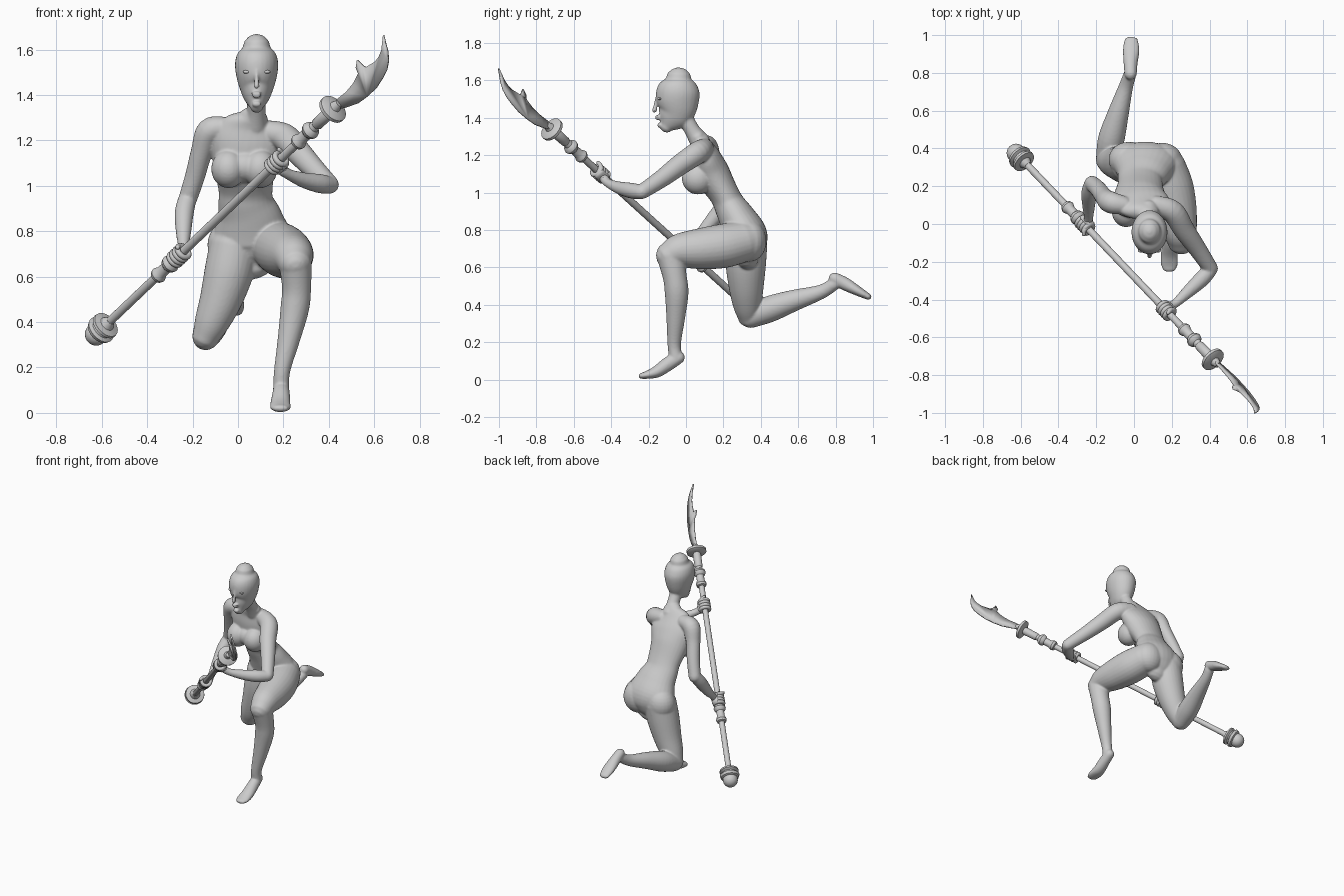
import bpy, bmesh, math
from mathutils import Vector, Matrix

X = Vector((1, 0, 0))
Y = Vector((0, 1, 0))
A = Vector((-0.61, 0.36, 0.36))          # butt end of the staff axis
D = Vector((1.03, -1.08, 0.98)).normalized()
Q = D.to_track_quat('Z', 'Y')


def make(name, bm, angle=None):
    bmesh.ops.recalc_face_normals(bm, faces=bm.faces[:])
    me = bpy.data.meshes.new(name)
    bm.to_mesh(me)
    bm.free()
    ob = bpy.data.objects.new(name, me)
    bpy.context.collection.objects.link(ob)
    bpy.ops.object.select_all(action='DESELECT')
    ob.select_set(True)
    bpy.context.view_layer.objects.active = ob
    if angle is None:
        bpy.ops.object.shade_smooth()
    else:
        bpy.ops.object.shade_smooth_by_angle(angle=math.radians(angle))
    return ob


def bridge(bm, rings):
    n = len(rings[0])
    for a, b in zip(rings, rings[1:]):
        for i in range(n):
            bm.faces.new((a[i], a[(i + 1) % n], b[(i + 1) % n], b[i]))
    bm.faces.new(rings[0])
    bm.faces.new(rings[-1])


def loft(bm, secs, ref=X, n=28, sub=5):
    """Rounded tube through sections (x, y, z, half width along ref, half depth)."""
    s = [Vector((*q, q[3]) if len(q) == 4 else q) for q in secs]
    pts = []
    for i in range(len(s) - 1):
        p0, p1, p2, p3 = s[max(i - 1, 0)], s[i], s[i + 1], s[min(i + 2, len(s) - 1)]
        for k in range(sub):
            t = k / sub
            pts.append(0.5 * (2 * p1 + (p2 - p0) * t + (2 * p0 - 5 * p1 + 4 * p2 - p3) * t * t
                              + (3 * p1 - p0 - 3 * p2 + p3) * t ** 3))
    pts.append(s[-1])
    c = [Vector(p[:3]) for p in pts]
    data = []
    for i, p in enumerate(pts):
        t = (c[min(i + 1, len(c) - 1)] - c[max(i - 1, 0)]).normalized()
        data.append((c[i], t, p[3], p[4]))

    def cap(d, sign):
        m = min(d[2], d[3])
        return [(d[0] + d[1] * sign * m * math.sin(a), d[1], d[2] * math.cos(a), d[3] * math.cos(a))
                for a in (0.5, 1.0, 1.4)]
    data = cap(data[0], -1)[::-1] + data + cap(data[-1], 1)
    rings = []
    for p, t, w, h in data:
        u = (ref - t * ref.dot(t)).normalized()
        v = t.cross(u)
        rings.append([bm.verts.new(p + u * w * math.cos(a) + v * h * math.sin(a))
                      for a in (2 * math.pi * k / n for k in range(n))])
    bridge(bm, rings)


def blob(bm, c, r):
    m = Matrix.Translation(c) @ Matrix.Diagonal((*r, 1))
    bmesh.ops.create_uvsphere(bm, u_segments=24, v_segments=14, radius=1, matrix=m)


def lathe(name, prof, n=28):
    """Turned part on the staff axis from (distance, radius) pairs."""
    bm = bmesh.new()
    rings = [[bm.verts.new(A + Q @ Vector((r * math.cos(2 * math.pi * k / n),
                                          r * math.sin(2 * math.pi * k / n), u)))
              for k in range(n)] for u, r in prof]
    bridge(bm, rings)
    return make(name, bm, 35)


# Body: overlapping lofts fused by a voxel remesh
b = bmesh.new()
# torso and neck
loft(b, [(.07, .33, .65, .09, .06), (.06, .33, .70, .15, .095), (.06, .32, .77, .175, .115),
         (.05, .275, .86, .145, .10), (.035, .235, .93, .122, .085), (.033, .205, .99, .12, .08),
         (.03, .14, 1.1, .14, .095), (.04, .105, 1.19, .155, .08), (.055, .08, 1.26, .13, .053),
         (.07, .06, 1.30, .065, .045)])
loft(b, [(.075, .075, 1.27, .055), (.08, .035, 1.33, .042), (.082, -.01, 1.41, .042)])
blob(b, (-.042, .068, 1.075), (.076, .085, .085))
blob(b, (.098, .063, 1.075), (.076, .085, .085))
blob(b, (.03, .075, 1.085), (.09, .075, .07))
# buttocks
blob(b, (-.03, .34, .74), (.105, .095, .11))
blob(b, (.15, .34, .74), (.105, .09, .11))
# head from level sections: height, front, back, half width
loft(b, [(.082, (f + k) / 2, z, w, (k - f) / 2) for z, f, k, w in (
    (1.352, -.142, -.07, .03), (1.385, -.156, -.01, .052), (1.42, -.156, .035, .07),
    (1.46, -.157, .06, .084), (1.51, -.161, .072, .094), (1.55, -.156, .071, .094),
    (1.585, -.136, .056, .083), (1.607, -.108, .03, .062))])
loft(b, [(.082, -.155, 1.515, .007), (.082, -.164, 1.47, .009), (.082, -.168, 1.44, .014)])
blob(b, (.082, -.153, 1.408), (.026, .012, .007))
blob(b, (.082, -.152, 1.394), (.021, .012, .007))
blob(b, (.082, -.14, 1.36), (.022, .014, .014))
# right arm
loft(b, [(-.06, .10, 1.255, .05), (-.125, .115, 1.24, .058), (-.16, .145, 1.15, .048),
         (-.19, .185, 1.04, .044), (-.222, .215, .94, .041)], Y)
loft(b, [(-.222, .215, .945, .04), (-.237, .165, .88, .042), (-.24, .09, .79, .033),
         (-.24, .035, .735, .024), (-.243, .015, .71, .026)])
# left arm
loft(b, [(.12, .10, 1.24, .05), (.205, .065, 1.215, .06), (.265, -.03, 1.15, .056),
         (.335, -.13, 1.075, .048), (.405, -.235, 1.005, .04)])
loft(b, [(.405, -.24, 1.003, .038), (.36, -.29, 1.01, .042), (.29, -.355, 1.025, .034),
         (.225, -.415, 1.05, .024), (.195, -.435, 1.07, .026)], Y)
# left leg, planted in front
loft(b, [(.16, .31, .74, .11), (.195, .2, .715, .118), (.222, .08, .70, .11),
         (.242, -.03, .69, .092), (.25, -.085, .665, .076)])
loft(b, [(.252, -.085, .665, .073), (.258, -.06, .55, .064), (.25, -.05, .46, .063),
         (.225, -.055, .33, .05), (.195, -.063, .19, .036), (.19, -.055, .12, .036)])
loft(b, [(.19, -.04, .118, .034), (.19, -.09, .088, .038, .038), (.187, -.155, .043, .044, .032),
         (.187, -.21, .025, .046, .021), (.187, -.238, .02, .036, .016)])
# right leg, kneeling behind
loft(b, [(-.015, .325, .74, .11), (-.04, .32, .62, .108), (-.075, .322, .5, .094),
         (-.115, .328, .4, .077), (-.142, .335, .34, .06)])
loft(b, [(-.142, .345, .335, .06), (-.12, .45, .378, .07), (-.085, .58, .424, .057),
         (-.045, .72, .468, .039), (-.022, .79, .51, .034)])
loft(b, [(-.018, .795, .54, .033), (-.018, .85, .512, .037, .035), (-.015, .92, .473, .044, .026),
         (-.015, .975, .443, .036, .017)])
body = make("body", b)
rm = body.modifiers.new("fuse", 'REMESH')
rm.mode = 'VOXEL'
rm.voxel_size = 0.006
rm.use_smooth_shade = True
sm = body.modifiers.new("soften", 'SMOOTH')
sm.factor = 0.5
sm.iterations = 8

# Eyes
b = bmesh.new()
for s in (-1, 1):
    blob(b, (.082 + s * .042, -.14, 1.502), (.019, .012, .008))
eyes = make("eyes", b)
white = bpy.data.materials.new("white")
white.diffuse_color = (1, 1, 1, 1)
eyes.data.materials.append(white)

# Hands: four finger rings, palm and thumb round the shaft
for name, u, wrist in (("right_hand", .607, (-.243, .015, .71)), ("left_hand", 1.352, (.195, -.435, 1.07))):
    b = bmesh.new()
    c = A + D * u
    side = Vector(wrist) - c
    side = (side - D * side.dot(D)).normalized()
    for k in range(4):
        rings = []
        for i in range(24):
            a = 2 * math.pi * i / 24
            rad = (side * math.cos(a) + D.cross(side) * math.sin(a))
            p = c + D * (k - 1.5) * .021 + rad * .03
            rings.append([b.verts.new(p + (rad * math.cos(t) + D * math.sin(t)) * .0125)
                          for t in (2 * math.pi * j / 10 for j in range(10))])
        for i in range(24):
            r0, r1 = rings[i], rings[(i + 1) % 24]
            for j in range(10):
                b.faces.new((r0[j], r0[(j + 1) % 10], r1[(j + 1) % 10], r1[j]))
    palm = c + side * .03
    loft(b, [(*(palm - D * .025), .03, .017), (*(palm + D * .025), .03, .017)], D.cross(side))
    loft(b, [(*Vector(wrist), .024), (*palm, .022)], D)
    th = c + D.cross(side) * .03 + D * .035
    loft(b, [(*(palm + D * .03), .013), (*th, .012), (*(th - side * .025 + D * .01), .010)], D)
    make(name, b)

# Staff with turned collars, guard and pommel
lathe("shaft", [(-.01, .019), (1.8, .019)])
for name, u0 in (("lower_collar", .43), ("upper_collar", 1.50)):
    up = name == "upper_collar"
    prof = [(0, .02), (.005, .031), (.02, .036), (.035, .031), (.045, .026), (.085, .026),
            (.095, .036), (.11, .041), (.125, .036), (.135, .024), (.16, .02)]
    lathe(name, [(u0 + q, r) for q, r in prof])
lathe("upper_ferrule", [(1.65, .019), (1.66, .026), (1.75, .028), (1.77, .02)])
lathe("guard", [(1.762, .02), (1.766, .055), (1.772, .066), (1.788, .066), (1.794, .055), (1.80, .026), (1.83, .016)])
lathe("pommel_cup", [(-.012, .046), (-.005, .06), (.012, .066), (.02, .05), (.03, .048), (.04, .064),
                     (.052, .062), (.058, .034), (.085, .02)])
b = bmesh.new()
blob(b, A - D * .025, (.05, .05, .05))
make("pommel_ball", b)

# Blade: outline in x and z laid on its slanted plane
outline = [(.43, 1.335), (.478, 1.346), (.53, 1.364), (.571, 1.394), (.61, 1.432), (.637, 1.474), (.655, 1.51),
           (.663, 1.549), (.66, 1.59), (.641, 1.663), (.634, 1.60), (.622, 1.57), (.606, 1.549),
           (.562, 1.522), (.549, 1.53), (.526, 1.553), (.521, 1.522), (.531, 1.496), (.509, 1.452),
           (.478, 1.415), (.447, 1.39), (.41, 1.355)]
b = bmesh.new()
b.faces.new([b.verts.new((x, -.78 - .77 * (x - .47) - .37 * (z - 1.42), z)) for x, z in outline])
blade = make("blade", b, 30)
so = blade.modifiers.new("thickness", 'SOLIDIFY')
so.thickness = 0.01
so.offset = 0
